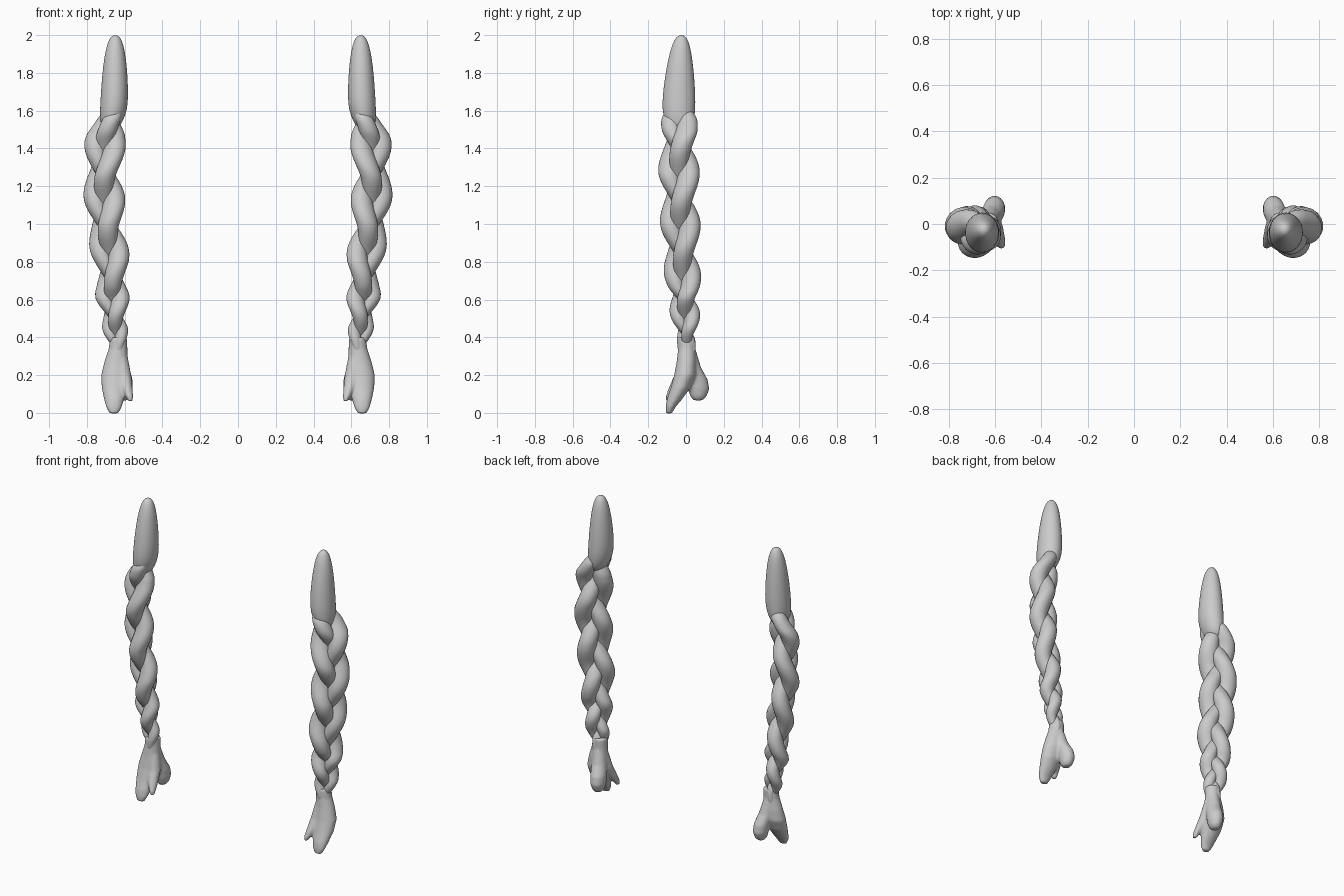
import bpy, bmesh, math

if "Cube" in bpy.data.objects:
    bpy.data.objects.remove(bpy.data.objects["Cube"])

TURN = math.radians(45)      # braid's flat side faces outward and forward


def lerp(table, z):
    """Interpolate rows (z, a, b, ...) listed from high z to low z, with easing-free segments."""
    if z >= table[0][0]:
        return table[0][1:]
    for p, q in zip(table, table[1:]):
        if z >= q[0]:
            f = (p[0] - z) / (p[0] - q[0])
            return tuple(a + (b - a) * f for a, b in zip(p[1:], q[1:]))
    return table[-1][1:]


def loft(bm, rows, turn=0.0, n=20):
    """Skin horizontal ellipses (x, y, z, rx, ry), closing both ends."""
    rings = []
    for x, y, z, rx, ry in rows:
        ring = []
        for i in range(n):
            a = 2 * math.pi * i / n
            u, v = rx * math.cos(a), ry * math.sin(a)
            ring.append(bm.verts.new((x + u * math.cos(turn) - v * math.sin(turn),
                                      y + u * math.sin(turn) + v * math.cos(turn), z)))
        rings.append(ring)
    for r, s in zip(rings, rings[1:]):
        for i in range(n):
            bm.faces.new((r[i], r[(i + 1) % n], s[(i + 1) % n], s[i]))
    bm.faces.new(rings[0])
    bm.faces.new(rings[-1][::-1])


def finish(bm, name, remesh=False, subsurf=0):
    bmesh.ops.recalc_face_normals(bm, faces=bm.faces)
    me = bpy.data.meshes.new(name)
    bm.to_mesh(me)
    bm.free()
    me.shade_smooth()
    ob = bpy.data.objects.new(name, me)
    bpy.context.collection.objects.link(ob)
    if remesh:
        m = ob.modifiers.new("Blend", 'REMESH')
        m.mode = 'VOXEL'
        m.voxel_size = 0.008
        m.use_smooth_shade = True
        s = ob.modifiers.new("Soften", 'SMOOTH')
        s.factor = 0.5
        s.iterations = 6
    if subsurf:
        s = ob.modifiers.new("Subdivide", 'SUBSURF')
        s.levels = s.render_levels = subsurf
    ob.modifiers.new("Mirror", 'MIRROR').use_mirror_merge = False
    return ob


# Rounded cap at the top of each braid
bm = bmesh.new()
loft(bm, [(.65, -.025, 2.0, .008, .008), (.65, -.025, 1.99, .026, .028),
          (.65, -.027, 1.95, .044, .047), (.651, -.03, 1.88, .058, .063),
          (.652, -.034, 1.78, .068, .078), (.654, -.037, 1.68, .073, .087),
          (.658, -.038, 1.61, .073, .088), (.668, -.036, 1.55, .062, .08),
          (.68, -.034, 1.49, .04, .055)], n=28)
finish(bm, "braid_cap", subsurf=1)

# Three woven strands: z -> crossing count, centre line, thickness
CROSS = [(1.77, -1), (1.49, 0), (1.21, 1), (.93, 2), (.66, 3), (.47, 4), (.30, 5)]
AXIS = [(1.66, .66, -.035), (1.45, .702, -.037), (1.25, .713, -.037), (1.0, .70, -.03),
        (.8, .672, -.022), (.6, .664, -.01), (.45, .65, .0), (.3, .635, .005)]
SIZE = [(1.66, .4), (1.56, .85), (1.48, 1), (1.1, 1), (.8, .93), (.6, .82), (.45, .65),
        (.36, .45), (.28, .38)]
for k in range(3):
    rows = []
    for i in range(91):
        z = 1.66 - 1.38 * i / 90
        t = 2 * math.pi * (lerp(CROSS, z)[0] - k) / 3
        cx, cy = lerp(AXIS, z)
        s = lerp(SIZE, z)[0]
        u = .056 * s * math.cos(t)                 # side to side
        v = -.03 * s * math.sin(2 * t)             # over and under
        r = .057 * s * (1 + .08 * math.cos(2 * t))
        rows.append((cx + u * math.cos(TURN) - v * math.sin(TURN),
                     cy + u * math.sin(TURN) + v * math.cos(TURN), z, r, r * .93))
    bm = bmesh.new()
    loft(bm, rows, TURN)
    finish(bm, "braid_strand_%d" % (k + 1))

# Flared tail with a front lobe, a rear lobe and a small inner tip
bm = bmesh.new()
loft(bm, [(.632, .004, .40, .046, .046), (.635, .004, .34, .05, .046),
          (.645, .002, .27, .063, .052), (.651, -.005, .2, .074, .058),
          (.655, -.03, .13, .067, .052), (.656, -.062, .07, .053, .04),
          (.657, -.082, .03, .042, .026), (.657, -.09, -.003, .024, .016)])
loft(bm, [(.632, .01, .34, .035, .04), (.62, .03, .24, .046, .05),
          (.606, .058, .175, .048, .058), (.602, .067, .125, .046, .057),
          (.602, .066, .085, .036, .042), (.604, .064, .066, .02, .025)])
loft(bm, [(.622, .0, .3, .038, .04), (.602, -.02, .2, .037, .042),
          (.588, -.058, .13, .03, .035), (.574, -.085, .085, .02, .023),
          (.57, -.092, .062, .012, .014)])
finish(bm, "braid_tail", remesh=True)
